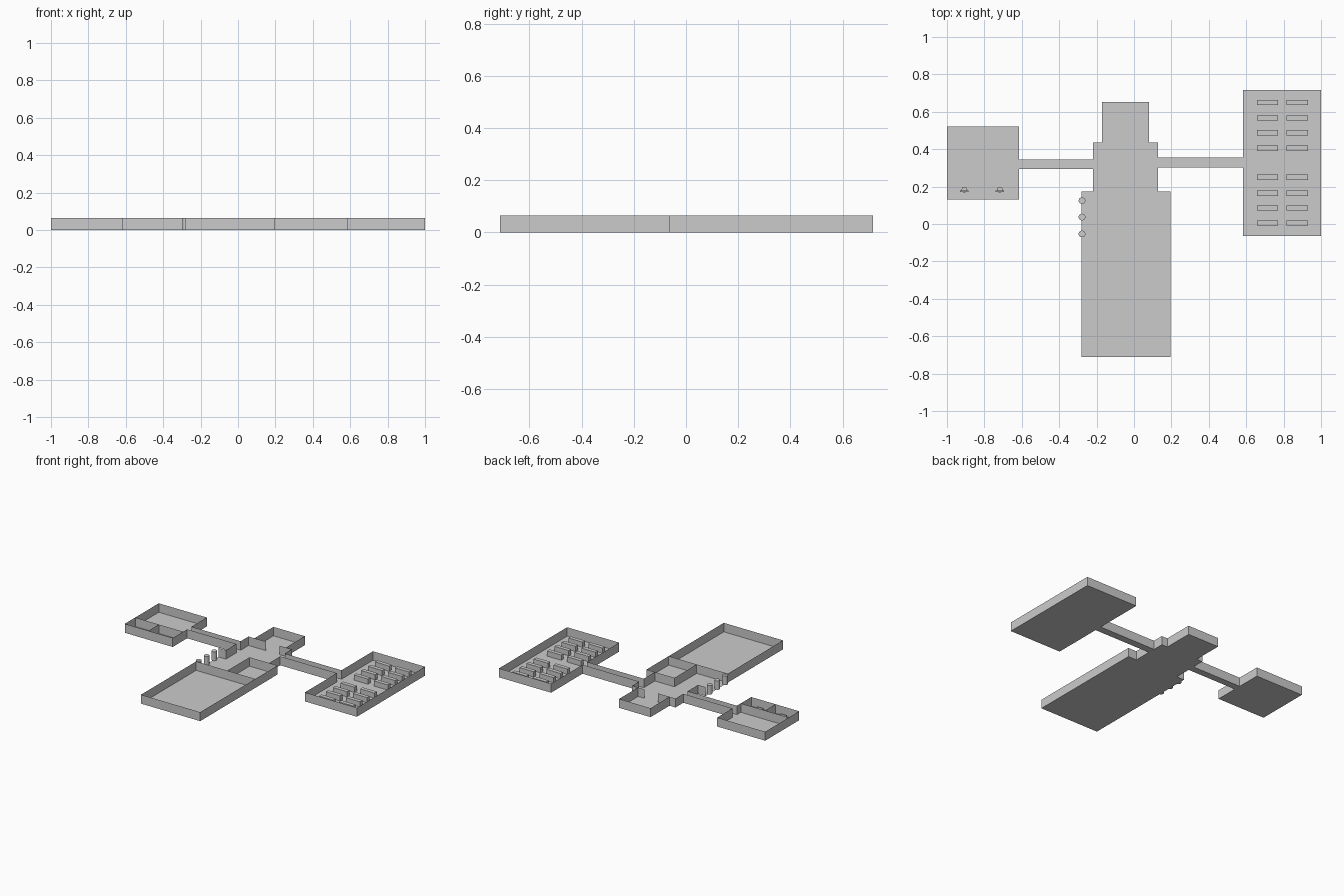
import bpy, bmesh, math
from mathutils import Matrix

if "Cube" in bpy.data.objects:
    bpy.data.objects.remove(bpy.data.objects["Cube"])

H = 0.065  # wall height


def make(name, build):
    bm = bmesh.new()
    build(bm)
    mesh = bpy.data.meshes.new(name)
    bm.to_mesh(mesh)
    bm.free()
    ob = bpy.data.objects.new(name, mesh)
    bpy.context.collection.objects.link(ob)
    return ob


def box(bm, cx, cy, sx, sy, z0, z1):
    m = Matrix.Translation((cx, cy, (z0 + z1) / 2)) @ Matrix.Diagonal((sx, sy, z1 - z0, 1))
    bmesh.ops.create_cube(bm, size=1, matrix=m)


def cylinder(bm, x, y, r, z0, z1, sides, r2=None):
    bmesh.ops.create_cone(bm, cap_ends=True, segments=sides, radius1=r, radius2=r2 or r,
                          depth=z1 - z0, matrix=Matrix.Translation((x, y, (z0 + z1) / 2)))


# Paper-thin walls rising from a plan polyline
def walls(name, *paths):
    def build(bm):
        for path in paths:
            lo = [bm.verts.new((x, y, 0)) for x, y in path]
            hi = [bm.verts.new((x, y, H)) for x, y in path]
            for i in range(len(path) - 1):
                bm.faces.new((lo[i + 1], lo[i], hi[i], hi[i + 1]))
    return make(name, build)


# Building outline, starting and ending either side of the column entrance
outline = [(-0.28, -0.08), (-0.28, -0.712), (0.195, -0.712), (0.195, 0.175), (0.127, 0.175),
           (0.127, 0.302), (0.582, 0.302), (0.582, -0.065), (1, -0.065), (1, 0.716),
           (0.582, 0.716), (0.582, 0.355), (0.127, 0.355), (0.127, 0.435), (0.08, 0.435),
           (0.08, 0.652), (-0.172, 0.652), (-0.172, 0.435), (-0.22, 0.435), (-0.22, 0.345),
           (-0.615, 0.345), (-0.615, 0.52), (-1, 0.52), (-1, 0.13), (-0.615, 0.13),
           (-0.615, 0.295), (-0.22, 0.295), (-0.22, 0.175), (-0.28, 0.175)]
walls("outer_walls", outline)
make("floor", lambda bm: bm.faces.new([bm.verts.new((x, y, 0)) for x, y in outline]))

# Interior partitions
walls("hall_partitions", [(-0.28, -0.08), (0.195, -0.08)],
      [(-0.03, -0.08), (-0.03, 0.175), (0.127, 0.175)])
walls("back_room_partitions", [(-0.172, 0.435), (-0.08, 0.435)], [(0.03, 0.435), (0.08, 0.435)])
walls("washroom_partitions", [(-1, 0.25), (-0.615, 0.25)], [(-0.81, 0.13), (-0.81, 0.25)])


# Entrance columns
def columns(bm):
    for y in (-0.053, 0.037, 0.125):
        cylinder(bm, -0.278, y, 0.018, 0, H, 24)


make("entrance_columns", columns)
bpy.context.view_layer.objects.active = bpy.data.objects["entrance_columns"]
bpy.data.objects["entrance_columns"].select_set(True)
bpy.ops.object.shade_smooth_by_angle(angle=math.radians(35))


# Two columns of shelves in the right wing
def shelves(bm):
    for x in (0.713, 0.873):
        for y in (0.005, 0.085, 0.165, 0.25, 0.405, 0.488, 0.567, 0.65):
            box(bm, x, y, 0.113, 0.028, 0, 0.038)


make("shelves", shelves)


# Toilets: bowl and thin tank
def toilets(bm):
    for x in (-0.907, -0.717):
        cylinder(bm, x, 0.183, 0.010, 0, 0.022, 8, 0.016)
        box(bm, x, 0.174, 0.046, 0.008, 0.014, 0.034)


make("toilets", toilets)
